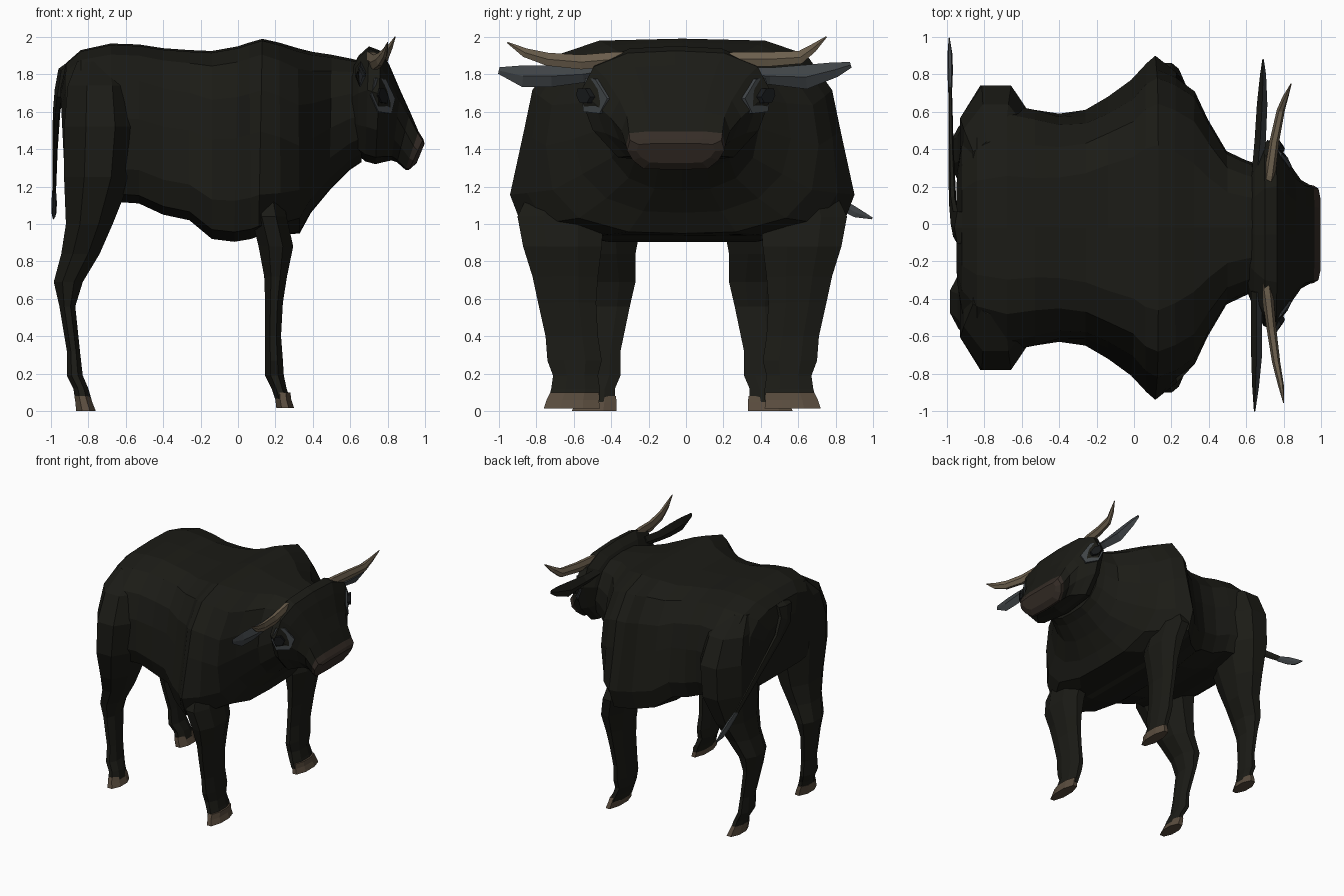
import bpy, bmesh, math
from mathutils import Vector
from mathutils.bvhtree import BVHTree


def material(name, rgb):
    m = bpy.data.materials.new(name)
    m.diffuse_color = (*rgb, 1)
    return m


HIDE = material("dark_hide", (0.011, 0.011, 0.008))
GREY = material("grey_skin", (0.05, 0.057, 0.062))
HORN = material("horn", (0.15, 0.115, 0.075))
HOOF = material("hoof", (0.10, 0.072, 0.048))
NOSE = material("muzzle", (0.036, 0.026, 0.02))
EYE = material("eye", (0.008, 0.009, 0.01))
CY = -0.02    # centre line of the trunk
HY = -0.055   # centre line of the head


def loft(name, rings, mat, front_mat=None):
    """Skin a list of equal-length closed rings, cap both ends."""
    bm = bmesh.new()
    vs = [[bm.verts.new(p) for p in r] for r in rings]
    n = len(vs[0])
    for a, b in zip(vs, vs[1:]):
        for i in range(n):
            j = (i + 1) % n
            bm.faces.new((a[i], a[j], b[j], b[i]))
    bm.faces.new(vs[0])
    bm.faces.new(vs[-1])
    bmesh.ops.recalc_face_normals(bm, faces=bm.faces)
    if front_mat:
        for f in bm.faces:
            f.material_index = int(f.normal.x > 0)
    me = bpy.data.meshes.new(name)
    bm.to_mesh(me)
    bm.free()
    me.materials.append(mat)
    if front_mat:
        me.materials.append(front_mat)
    ob = bpy.data.objects.new(name, me)
    bpy.context.collection.objects.link(ob)
    return ob


def ring(station, cy, profile):
    """Ring from (top x, top z, bottom x, bottom z, half width) and a half profile."""
    xt, zt, xb, zb, w = station
    pts = profile + [(-u, v) for u, v in reversed(profile[1:-1])]
    return [(xb + (xt - xb) * v, cy + w * u, zb + (zt - zb) * v) for u, v in pts]


def blend(p, q, t):
    return [(a + (c - a) * t, b + (d - b) * t) for (a, b), (c, d) in zip(p, q)]


def tube(name, path, mat, sides=6, front_mat=None):
    """Tapered tube through (x, y, z, radius along x, radius across)."""
    ps = [Vector(p[:3]) for p in path]
    rings = []
    for i, p in enumerate(path):
        t = ps[min(i + 1, len(ps) - 1)] - ps[max(i - 1, 0)]
        across = t.cross(Vector((1, 0, 0))).normalized()
        rings.append([ps[i] + Vector((1, 0, 0)) * p[3] * math.cos(a) + across * p[4] * math.sin(a)
                      for a in (2 * math.pi * k / sides for k in range(sides))])
    return loft(name, rings, mat, front_mat)


def leg_rings(stations, s):
    """Eight-sided rings from (x0, x1, inner y, outer y, z)."""
    corners = [(0, .3), (.3, 0), (.7, 0), (1, .3), (1, .7), (.7, 1), (.3, 1), (0, .7)]
    return [[(x0 + (x1 - x0) * u, CY + s * (y0 + (y1 - y0) * v), z) for u, v in corners]
            for x0, x1, y0, y1, z in stations]


# Trunk and neck: boxy barrel, rounder rump, chest tapering below
barrel = [(0, 1), (.48, .99), (.72, .92), (.87, .74), (.92, .53), (1, .21), (.93, .05), (.5, 0), (0, 0)]
rump = [(0, 1), (.42, .99), (.70, .93), (.92, .77), (1, .53), (1, .21), (.9, .05), (.5, 0), (0, 0)]
chest = [(0, 1), (.46, .98), (.78, .88), (.96, .68), (1, .46), (.92, .24), (.7, .09), (.36, .01), (0, 0)]
body = [(-.95, 1.72, -.93, 1.32, .32), (-.92, 1.86, -.92, 1.24, .48), (-.84, 1.93, -.84, 1.18, .60),
        (-.68, 1.965, -.68, 1.12, .66), (-.53, 1.96, -.53, 1.11, .63), (-.40, 1.94, -.40, 1.05, .61),
        (-.26, 1.93, -.26, 1.02, .63), (-.14, 1.925, -.14, .92, .70), (0, 1.95, -.02, .905, .79),
        (.06, 1.97, .07, .92, .88), (.13, 1.99, .11, .935, .92), (.22, 1.97, .23, .94, .85),
        (.32, 1.94, .33, .95, .74), (.40, 1.92, .39, 1.06, .58), (.50, 1.905, .49, 1.18, .41),
        (.60, 1.885, .60, 1.29, .36), (.66, 1.87, .66, 1.33, .34)]
rings = []
for b in body:
    rear = min(1, max(0, (-.14 - b[0]) / .4))
    fore = min(1, max(0, (b[0] - .16) / .2))
    rings.append(ring(b, CY, blend(blend(barrel, rump, rear), chest, fore)))
loft("trunk", rings, HIDE)

# Head and muzzle
skull = [(0, 1), (.5, .98), (.85, .86), (1, .62), (.86, .3), (.6, .06), (0, 0)]
snout = [(0, 1), (.55, 1), (.94, .95), (1, .62), (.88, .3), (.66, .03), (0, 0)]
face = [(.61, 1.84, .61, 1.42, .32), (.645, 1.90, .64, 1.37, .40), (.70, 1.95, .68, 1.335, .49),
        (.765, 1.925, .735, 1.32, .515), (.81, 1.85, .775, 1.33, .44), (.87, 1.71, .82, 1.34, .35),
        (.92, 1.60, .85, 1.33, .29), (.965, 1.495, .895, 1.29, .265)]
head_rings = [ring(f, HY, blend(skull, snout, max(0, (f[0] - .865) * 10))) for f in face]
head = loft("head", head_rings, HIDE)
loft("muzzle", [head_rings[-1]] + [ring(f, HY, snout) for f in
                                   [(.99, 1.455, .915, 1.29, .26), (.998, 1.43, .955, 1.325, .21)]], NOSE)

# Eyes: grey patches and dark pupils laid onto the head surface
tree = BVHTree.FromPolygons([v.co for v in head.data.vertices],
                            [p.vertices for p in head.data.polygons])
patch = [(.705, 1.69), (.73, 1.78), (.785, 1.775), (.835, 1.67), (.815, 1.59), (.745, 1.60)]


def on_head(x, z, s, lift):
    hit = tree.ray_cast(Vector((x, s * 2, z)), Vector((0, -s, 0)))[0]
    return (x + lift * .4, (hit.y if hit else HY + s * .4) + s * lift, z)


for s, side in ((1, "left"), (-1, "right")):
    for name, k, lifts, mat in (("eye_patch", 1, (-.015, .016), GREY), ("eye", .42, (-.01, .026), EYE)):
        pts = [(.768 + (x - .768) * k, 1.685 + (z - 1.685) * k) for x, z in patch]
        loft(f"{side}_{name}", [[on_head(x, z, s, d) for x, z in pts] for d in lifts], mat)

# Horns
tube("left_horn", [(.70, .15, 1.86, .03, .045), (.725, .26, 1.88, .03, .045), (.75, .44, 1.88, .026, .045),
                   (.785, .61, 1.89, .022, .04), (.81, .68, 1.94, .016, .025),
                   (.84, .75, 2.0, .003, .004)], HORN)
tube("right_horn", [(.70, -.28, 1.88, .03, .045), (.715, -.38, 1.88, .03, .045), (.735, -.56, 1.865, .026, .045),
                    (.76, -.74, 1.88, .022, .04), (.785, -.86, 1.915, .016, .028),
                    (.80, -.955, 1.97, .003, .004)], HORN)

# Ears, grey on the front
tube("left_ear", [(.66, .28, 1.80, .03, .04), (.675, .45, 1.79, .03, .045), (.685, .64, 1.785, .028, .065),
                  (.69, .80, 1.825, .016, .04), (.69, .88, 1.85, .004, .015)], HIDE, 4, GREY)
tube("right_ear", [(.655, -.36, 1.83, .03, .04), (.655, -.55, 1.80, .03, .045), (.655, -.72, 1.79, .028, .058),
                   (.65, -.87, 1.79, .018, .058), (.645, -1.0, 1.82, .004, .018)], HIDE, 4, GREY)

# Tail and tuft
tube("tail", [(-.82, CY, 1.91, .03, .09), (-.93, CY, 1.83, .03, .10), (-.955, .0, 1.72, .025, .09),
              (-.97, .12, 1.60, .02, .05), (-.978, .40, 1.40, .014, .035), (-.983, .72, 1.17, .01, .025)], HIDE)
tube("tail_tuft", [(-.983, .70, 1.18, .01, .025), (-.983, .82, 1.11, .015, .035),
                   (-.984, .91, 1.06, .013, .03), (-.988, .995, 1.03, .003, .006)], GREY)

# Legs and hooves
front = [(.04, .22, .45, .78, 1.25), (.07, .26, .42, .88, 1.04), (.11, .295, .43, .85, .88),
         (.14, .262, .45, .80, .72), (.145, .24, .46, .77, .58), (.145, .23, .45, .73, .40),
         (.145, .24, .43, .72, .27), (.145, .245, .45, .69, .19), (.18, .26, .44, .70, .12),
         (.20, .28, .44, .715, .06)]
front_hoof = [(.198, .28, .445, .705, .10), (.20, .285, .445, .725, .06), (.205, .30, .44, .74, .015)]
hind = [(-.86, -.62, .28, .46, 1.87), (-.91, -.57, .22, .66, 1.74), (-.93, -.54, .18, .76, 1.52),
        (-.93, -.57, .18, .76, 1.25), (-.92, -.67, .22, .67, 1.0), (-.945, -.74, .25, .59, .84),
        (-.985, -.83, .25, .54, .69), (-.955, -.87, .28, .51, .56), (-.915, -.845, .33, .51, .32),
        (-.915, -.83, .33, .53, .19), (-.88, -.80, .36, .54, .12), (-.87, -.78, .36, .56, .05)]
hind_hoof = [(-.875, -.79, .355, .555, .08), (-.87, -.78, .35, .57, .05), (-.865, -.76, .35, .59, 0)]
for s, side in ((1, "left"), (-1, "right")):
    for name, stations, mat in (("front_leg", front, HIDE), ("front_hoof", front_hoof, HOOF),
                                ("hind_leg", hind, HIDE), ("hind_hoof", hind_hoof, HOOF)):
        loft(f"{side}_{name}", leg_rings(stations, s), mat)
